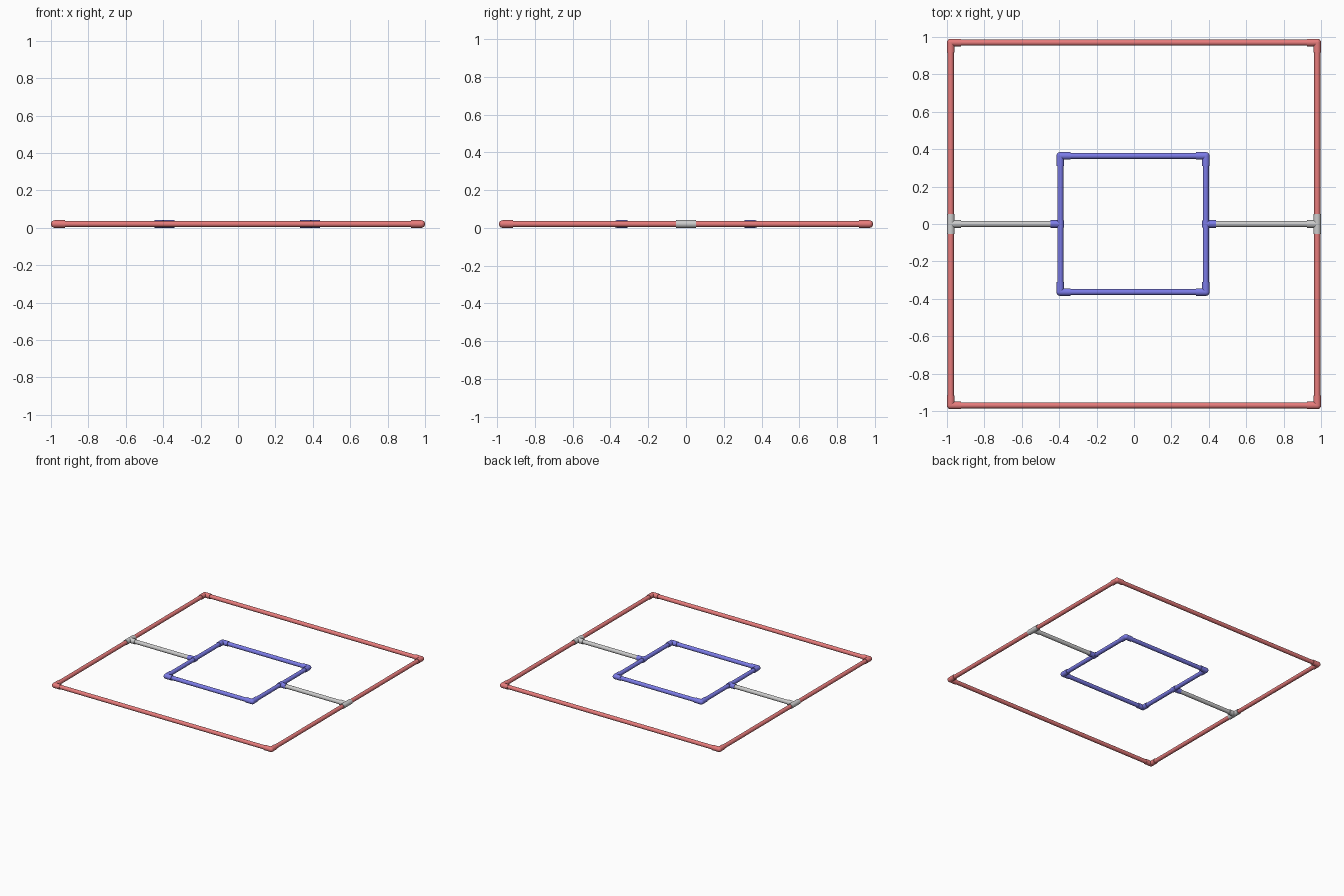
import bpy, bmesh
from mathutils import Vector

if "Cube" in bpy.data.objects:
    bpy.data.objects.remove(bpy.data.objects["Cube"])

R_PIPE, R_FIT, ARM, Z = 0.0162, 0.0203, 0.0535, 0.0203


def material(name, color):
    m = bpy.data.materials.new(name)
    m.diffuse_color = color
    m.use_nodes = True
    m.node_tree.nodes["Principled BSDF"].inputs["Base Color"].default_value = m.diffuse_color
    return m


RED = material("red", (0.8, 0.2, 0.2, 1))
BLUE = material("blue", (0.2, 0.2, 0.8, 1))


def finish(name, bm, mat):
    me = bpy.data.meshes.new(name)
    bm.to_mesh(me)
    bm.free()
    ob = bpy.data.objects.new(name, me)
    bpy.context.collection.objects.link(ob)
    if mat:
        me.materials.append(mat)
    bpy.context.view_layer.objects.active = ob
    ob.select_set(True)
    bpy.ops.object.shade_smooth_by_angle()
    ob.select_set(False)


def add_tube(bm, a, b, r):
    a, b = Vector((*a, Z)), Vector((*b, Z))
    verts = bmesh.ops.create_cone(bm, cap_ends=True, segments=32, radius1=r,
                                  radius2=r, depth=(b - a).length)["verts"]
    rot = (b - a).to_track_quat('Z', 'Y').to_matrix()
    bmesh.ops.rotate(bm, verts=verts, matrix=rot)
    bmesh.ops.translate(bm, verts=verts, vec=(a + b) / 2)


def pipe(name, a, b, mat=None):
    bm = bmesh.new()
    add_tube(bm, a, b, R_PIPE)
    finish(name, bm, mat)


def fitting(name, at, arms, mat=None):
    # sockets radiating from a rounded hub
    bm = bmesh.new()
    for dx, dy in arms:
        add_tube(bm, at, (at[0] + dx, at[1] + dy), R_FIT)
    hub = bmesh.ops.create_uvsphere(bm, u_segments=32, v_segments=16, radius=R_FIT)["verts"]
    bmesh.ops.translate(bm, verts=hub, vec=(*at, Z))
    finish(name, bm, mat)


def frame(name, x0, x1, y, mat):
    corners = [(x0, -y), (x1, -y), (x1, y), (x0, y)]
    for i, c in enumerate(corners):
        pipe(name + "_pipe", c, corners[(i + 1) % 4], mat)
        sx = ARM if c[0] == x0 else -ARM
        sy = ARM if c[1] < 0 else -ARM
        fitting(name + "_elbow", c, [(sx, 0), (0, sy)], mat)


# Square frames
OX, OY = 0.9797, 0.970
IX0, IX1, IY = -0.394, 0.384, 0.364
frame("outer_frame", -OX, OX, OY, RED)
frame("inner_frame", IX0, IX1, IY, BLUE)

# Cross pipes with tee joints at both ends
for side, ix in ((-1, IX0), (1, IX1)):
    pipe("cross_pipe", (side * OX, 0), (ix, 0))
    fitting("outer_tee", (side * OX, 0), [(0, ARM), (0, -ARM), (-side * ARM, 0)])
    fitting("inner_tee", (ix, 0), [(side * ARM, 0), (0, 0.02), (0, -0.02)], BLUE)
